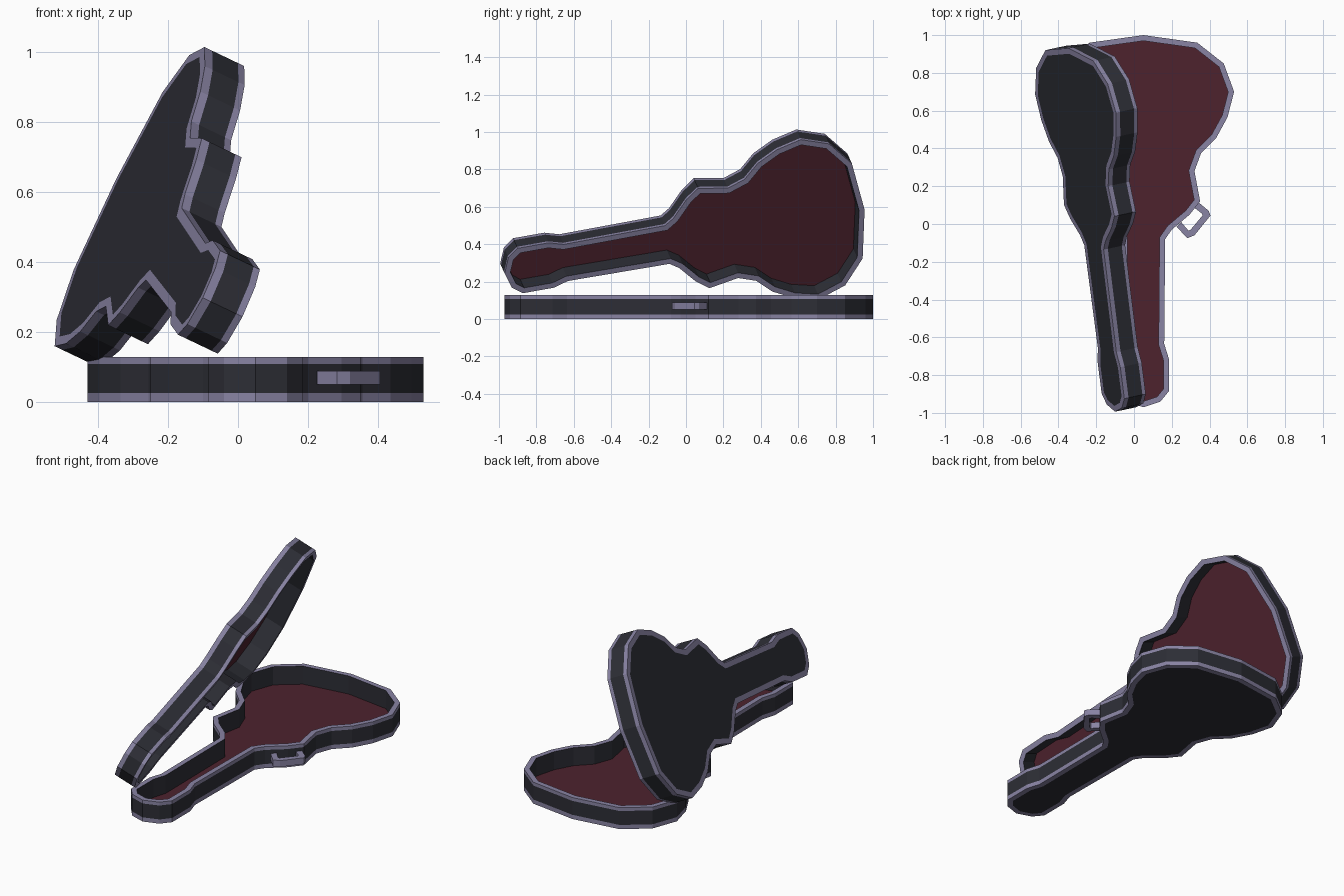
import bpy, bmesh, math
from mathutils import Matrix, Vector

if "Cube" in bpy.data.objects:
    bpy.data.objects.remove(bpy.data.objects["Cube"])


def material(name, rgb):
    m = bpy.data.materials.new(name)
    m.diffuse_color = (*rgb, 1)
    m.use_nodes = True
    m.node_tree.nodes["Principled BSDF"].inputs["Base Color"].default_value = m.diffuse_color
    return m


SHELL = material("charcoal shell", (0.026, 0.027, 0.036))
TRIM = material("lilac grey trim", (0.25, 0.23, 0.37))
LINING = material("dark red lining", (0.075, 0.016, 0.027))

H = 0.128      # depth of each half
CX = 0.05      # centre line of the base

# Half outline of the case, tip of the body to tip of the head
HALF = [(0, 1.0), (0.285, 0.96), (0.425, 0.85), (0.48, 0.70), (0.445, 0.565),
        (0.385, 0.455), (0.305, 0.375), (0.27, 0.28), (0.30, 0.12), (0.245, 0.05),
        (0.15, -0.03), (0.115, -0.08), (0.11, -0.635), (0.135, -0.715),
        (0.135, -0.885), (0.09, -0.94), (0, -0.97)]
OUTLINE = [Vector((CX + x, y)) for x, y in HALF]
OUTLINE += [Vector((CX - x, y)) for x, y in HALF[-2:0:-1]]


def inset(loop, dist):
    """Mitred inward offset of a clockwise loop."""
    out = []
    for i, p in enumerate(loop):
        a = (p - loop[i - 1]).normalized()
        b = (loop[(i + 1) % len(loop)] - p).normalized()
        na, nb = Vector((a.y, -a.x)), Vector((b.y, -b.x))
        out.append(p + (na + nb) * dist / (1 + na.dot(nb)))
    return out


def finish(bm, name, mats):
    bmesh.ops.recalc_face_normals(bm, faces=bm.faces)
    me = bpy.data.meshes.new(name)
    bm.to_mesh(me)
    bm.free()
    for m in mats:
        me.materials.append(m)
    ob = bpy.data.objects.new(name, me)
    bpy.context.collection.objects.link(ob)
    return ob


def tray(name, flip=False):
    """Hollow case half: rings from the outer face, up the side and down inside."""
    rings = [(0.03, 0), (0, 0), (0, 0.025), (0, 0.108), (0, H), (0.03, H), (0.03, 0.02)]
    band_mats = [1, 1, 0, 1, 1, 0]
    bm = bmesh.new()
    loops = []
    for d, z in rings:
        zz = H - z if flip else z
        loops.append([bm.verts.new((p.x, p.y, zz)) for p in inset(OUTLINE, d)])
    n = len(OUTLINE)
    for lo, hi, mi in zip(loops, loops[1:], band_mats):
        for i in range(n):
            j = (i + 1) % n
            bm.faces.new((lo[i], lo[j], hi[j], hi[i])).material_index = mi
    bm.faces.new(loops[0]).material_index = 0     # outer panel
    bm.faces.new(loops[-1]).material_index = 2    # lined floor
    return finish(bm, name, [SHELL, TRIM, LINING])


# Base and opened lid, swung about a slanted hinge line on the left
tray("case_base")
lid = tray("case_lid", flip=True)
lid.data.transform(Matrix.Translation((-0.41, 0.71, 0.105))
                   @ Matrix.Rotation(math.radians(12), 4, 'Z')
                   @ Matrix.Rotation(math.radians(-65), 4, 'Y')
                   @ Matrix.Rotation(math.radians(-11), 4, 'Z')
                   @ Matrix.Translation((0.43, -0.70, 0)))

# Carrying handle: chamfered U bar on the right flank
outer = [(0.225, -0.015), (0.283, -0.075), (0.32, -0.06),
         (0.405, 0.045), (0.395, 0.07), (0.335, 0.12)]
inner = [(0.25, 0.01), (0.288, -0.035), (0.298, -0.032),
         (0.363, 0.045), (0.36, 0.055), (0.315, 0.09)]
bm = bmesh.new()
lay = [[bm.verts.new((x, y, z)) for x, y in pts]
       for pts, z in ((outer, 0.05), (inner, 0.05), (inner, 0.088), (outer, 0.088))]
for k in range(4):
    a, b = lay[k], lay[(k + 1) % 4]
    for i in range(5):
        bm.faces.new((a[i], a[i + 1], b[i + 1], b[i]))
for i in (0, 5):
    bm.faces.new([l[i] for l in lay])
finish(bm, "carry_handle", [TRIM])
